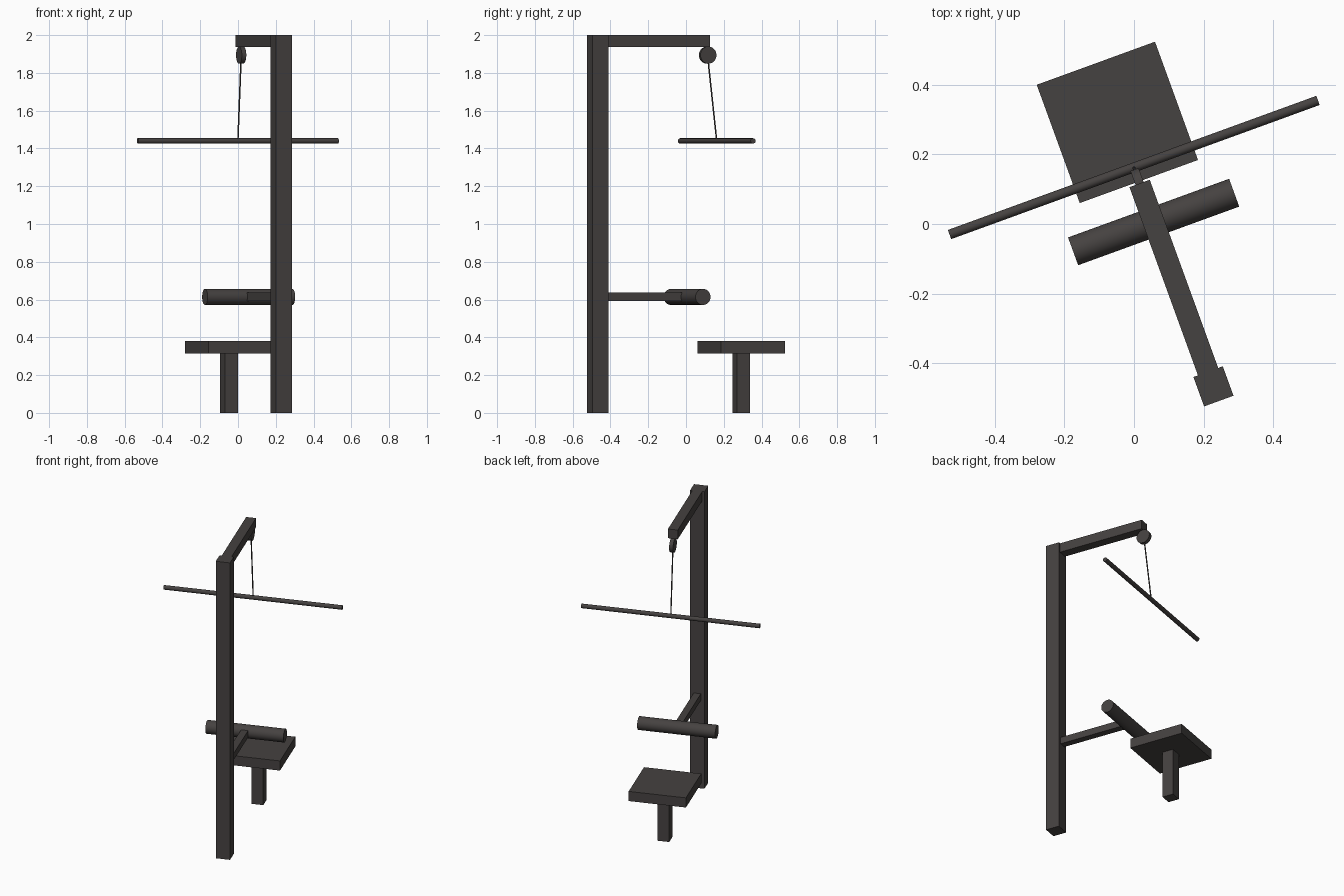
import bpy
import math
from mathutils import Matrix, Vector

cube = bpy.data.objects.get("Cube")
if cube:
    bpy.data.objects.remove(cube, do_unlink=True)

# Single dark finish for the whole machine
COLOUR = (0.06, 0.054, 0.052, 1)
dark = bpy.data.materials.new("dark_grey")
dark.use_nodes = True
dark.diffuse_color = COLOUR
dark.node_tree.nodes["Principled BSDF"].inputs["Base Color"].default_value = COLOUR

# The machine is laid out along its own axis, then turned about z
TURN = Matrix.Rotation(math.radians(20), 4, "Z")
MID = 0.055


def finish(obj, name, local):
    obj.name = name
    obj.data.name = name
    obj.data.materials.append(dark)
    obj.matrix_world = TURN @ local
    return obj


def box(name, width, y0, y1, z0, z1):
    bpy.ops.mesh.primitive_cube_add(size=1)
    place = Matrix.Translation((MID, (y0 + y1) / 2, (z0 + z1) / 2))
    size = Matrix.Diagonal((width, y1 - y0, z1 - z0, 1))
    return finish(bpy.context.object, name, place @ size)


def rod(name, start, end, radius, sides=32):
    a, b = Vector(start), Vector(end)
    bpy.ops.mesh.primitive_cylinder_add(vertices=sides, radius=radius, depth=(b - a).length)
    bpy.ops.object.shade_smooth_by_angle(angle=math.radians(40))
    spin = (b - a).to_track_quat("Z", "Y").to_matrix().to_4x4()
    return finish(bpy.context.object, name, Matrix.Translation((a + b) / 2) @ spin)


def cross_rod(name, length, y, z, radius):
    return rod(name, (MID - length / 2, y, z), (MID + length / 2, y, z), radius)


# Frame
box("upright_post", 0.09, -0.562, -0.472, 0, 2)
box("top_arm", 0.062, -0.472, 0.104, 1.938, 2)
box("roller_arm", 0.045, -0.472, -0.03, 0.592, 0.637)

# Seat
box("seat", 0.362, 0.11, 0.472, 0.315, 0.38)
box("seat_post", 0.073, 0.254, 0.327, 0, 0.315)

# Thigh roller, pulley, cable and pull bar
cross_rod("thigh_roller", 0.493, -0.014, 0.614, 0.0425)
cross_rod("pulley", 0.025, 0.102, 1.894, 0.045)
rod("cable", (MID, 0.104, 1.87), (MID, 0.153, 1.44), 0.004, 12)
cross_rod("pull_bar", 1.128, 0.153, 1.44, 0.014)
